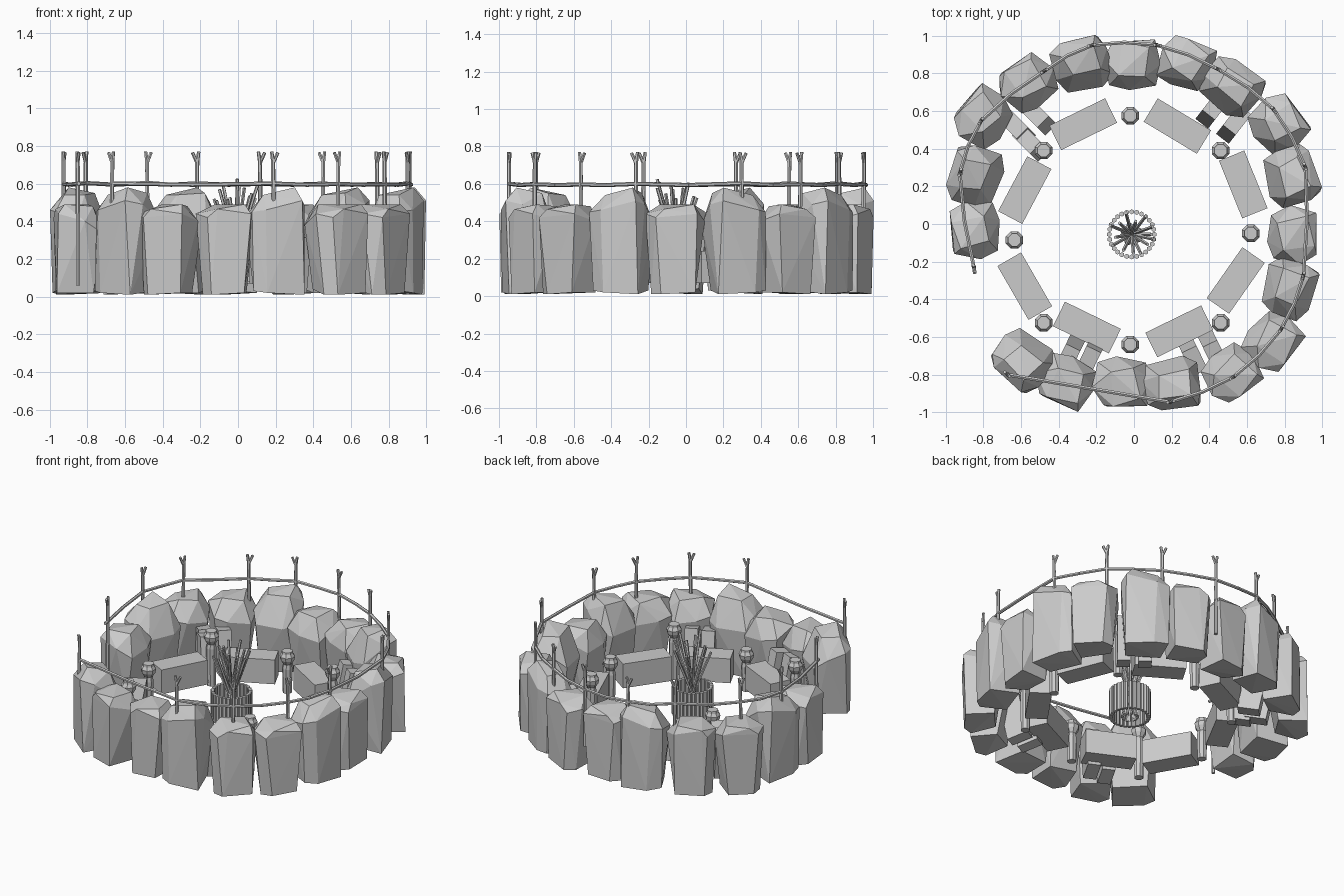
import bpy, bmesh, math, random
from mathutils import Vector, Matrix

if "Cube" in bpy.data.objects:
    bpy.data.objects.remove(bpy.data.objects["Cube"])
random.seed(4)


def finish(bm, name):
    bmesh.ops.recalc_face_normals(bm, faces=bm.faces)
    me = bpy.data.meshes.new(name)
    bm.to_mesh(me)
    bm.free()
    ob = bpy.data.objects.new(name, me)
    bpy.context.collection.objects.link(ob)
    return ob


def box(name, loc, size, rot=0, tilt=0):
    bm = bmesh.new()
    bmesh.ops.create_cube(bm, size=1)
    m = (Matrix.Translation(loc) @ Matrix.Rotation(rot, 4, 'Z')
         @ Matrix.Rotation(tilt, 4, 'X') @ Matrix.Diagonal((*size, 1)))
    bm.transform(m)
    return finish(bm, name)


def stick(bm, a, b, r1, r2, n=6):
    a, b = Vector(a), Vector(b)
    d = b - a
    m = Matrix.Translation((a + b) / 2) @ d.to_track_quat('Z', 'Y').to_matrix().to_4x4()
    bmesh.ops.create_cone(bm, cap_ends=True, segments=n, radius1=r1, radius2=r2,
                          depth=d.length, matrix=m)


# Two faceted boulder shapes: x along the ring, y outward, z up
TALL = [(-.11, -.08, .03), (.10, -.09, .03), (.135, .09, .03), (.06, .13, .02),
        (-.12, .12, .01), (-.14, -.10, .38), (-.07, -.14, .36), (.11, -.12, .36),
        (.145, -.04, .42), (.14, .09, .45), (.08, .13, .46), (-.11, .13, .51),
        (-.145, .05, .49), (-.09, -.06, .55), (.06, -.05, .54), (.08, .06, .54),
        (-.08, .08, .58)]
SHORT = [(-.10, -.07, .02), (.09, -.09, .04), (.12, .06, .01), (.07, .12, .01),
         (-.10, .115, .02), (-.15, -.02, .40), (-.11, -.12, .34), (.03, -.14, .36),
         (.12, -.11, .38), (.15, .03, .44), (.10, .12, .42), (-.12, .12, .44),
         (-.06, -.08, .48), (.07, -.05, .49), (.05, .12, .465), (-.09, .08, .49)]


def boulder(i, x, y, tall):
    bm = bmesh.new()
    ang = math.atan2(y, x) - math.pi / 2 + random.uniform(-.08, .08)
    flip = 1 if y < 0 else -1
    for p in (TALL if tall else SHORT):
        bm.verts.new((flip * p[0] * 1.05 + random.uniform(-.01, .01),
                      p[1] + random.uniform(-.008, .008), p[2]))
    r = bmesh.ops.convex_hull(bm, input=bm.verts)
    bmesh.ops.delete(bm, geom=list({v for v in r["geom_interior"] if v.is_valid}),
                     context='VERTS')
    bm.transform(Matrix.Translation((x, y, 0)) @ Matrix.Rotation(ang, 4, 'Z'))
    finish(bm, f"boulder_{i}")


# Boulder wall with a gap at the front left
ROCKS = [(-.59, -.72), (-.36, -.84), (-.06, -.845), (.20, -.85), (.52, -.79), (.74, -.62),
         (.825, -.34), (.845, -.06), (.835, .26), (.77, .53), (.52, .73), (.28, .85),
         (-.01, .85), (-.28, .85), (-.57, .75), (-.80, .57), (-.845, .25), (-.85, -.03)]
for i, (x, y) in enumerate(ROCKS):
    boulder(i + 1, x, y, i + 1 in (1, 4, 7, 9, 11, 14, 17))

# Bench blocks
for i, (x, y, a) in enumerate([(-.27, .53, 26), (.23, .52, -31), (.58, .21, -68),
                               (.54, -.30, 55), (.24, -.57, 26), (-.25, -.55, -26),
                               (-.58, -.33, -60), (-.58, .18, 62)]):
    box(f"bench_{i+1}", (x, y, .155), (.33, .145, .17), math.radians(a))

# Lean-to blocks between the benches and the wall
for i, (x, y, a) in enumerate([(-.55, .43, 45), (-.62, .51, 45), (-.51, .57, 45),
                               (.42, .61, -38), (.53, .53, -38), (-.34, -.69, -26),
                               (-.23, -.70, -26), (.31, -.70, 26), (.42, -.67, 26)]):
    box(f"support_block_{i+1}", (x, y, .18), (.085, .14, .30), math.radians(a),
        .2 if y < 0 else -.2)

# Eight-sided turned bollards: taller ones on the diagonals
BOLLARDS = [(.62, -.05), (.46, .39), (-.02, .575), (-.48, .39),
            (-.635, -.085), (-.48, -.525), (-.02, -.64), (.46, -.525)]
for i, (x, y) in enumerate(BOLLARDS):
    h = .40 if i % 2 else .31
    prof = [(.030, .02), (.034, h - .12), (.028, h - .09), (.046, h - .06),
            (.050, h - .035), (.038, h - .015), (.036, h)]
    bm = bmesh.new()
    rings = [[bm.verts.new((x + q * math.cos((k + .5) * math.pi / 4),
                            y + q * math.sin((k + .5) * math.pi / 4), z))
              for k in range(8)] for q, z in prof]
    for lo, hi in zip(rings, rings[1:]):
        for k in range(8):
            bm.faces.new((lo[k], lo[k - 1], hi[k - 1], hi[k]))
    bm.faces.new(rings[0])
    bm.faces.new(rings[-1])
    finish(bm, f"bollard_{i+1}")

# Basket of upright staves
bm = bmesh.new()
for k in range(28):
    a = k * math.tau / 28
    x, y = -.012 + .12 * math.cos(a), -.055 + .12 * math.sin(a)
    stick(bm, (x, y, .08), (x, y, .275), .0135, .0135, 6)
finish(bm, "basket_staves")

# Spray of firewood twigs
bm = bmesh.new()
for k in range(14):
    a = k * 2.4
    s = random.uniform(.07, .125)
    c, n = math.cos(a), math.sin(a)
    stick(bm, (-.012 - .05 * c, -.055 - .05 * n, .08),
          (-.012 + s * c, -.055 + s * n, random.uniform(.50, .63)), .010, .009, 5)
finish(bm, "twig_bundle")

# Forked fence stakes
STAKES = [(-.67, -.80), (.19, -.945), (.53, -.81), (.78, -.56), (.90, -.27), (.91, .30),
          (.74, .61), (.45, .82), (.12, .95), (-.22, .95), (-.48, .81), (-.81, .55),
          (-.925, .27), (-.85, -.23)]
for i, (x, y) in enumerate(STAKES):
    bm = bmesh.new()
    t = Vector((-y, x, 0)).normalized() * (1 if i % 2 else -1)
    base = Vector((x, y, 0))
    up = Vector((0, 0, 1))
    foot = .06 if i == len(STAKES) - 1 else .2
    stick(bm, base + up * foot, base + up * .45, .012, .012)
    stick(bm, base + up * .44, base + up * .73 - t * .004, .012, .011)
    stick(bm, base + up * .72 - t * .004, base + up * .77 - t * .012, .011, .009)
    stick(bm, base + up * .715, base + up * .765 + t * .022, .009, .009)
    finish(bm, f"fence_stake_{i+1}")

# Rail running through the stakes
bm = bmesh.new()
pts = []
for k, ((x0, y0), (x1, y1)) in enumerate(zip(STAKES, STAKES[1:])):
    pts.append(Vector((x0, y0, .60 + random.uniform(-.004, .004))))
    grow = 1.0 if k == 0 else 1.015
    pts.append(Vector(((x0 + x1) / 2 * grow, (y0 + y1) / 2 * grow, .594)))
pts.append(Vector((*STAKES[-1], .60)))
pts.append(pts[-1] + Vector((.005, -.035, 0)))
for a, b in zip(pts, pts[1:]):
    stick(bm, a, b, .011, .011)
finish(bm, "fence_rail")
